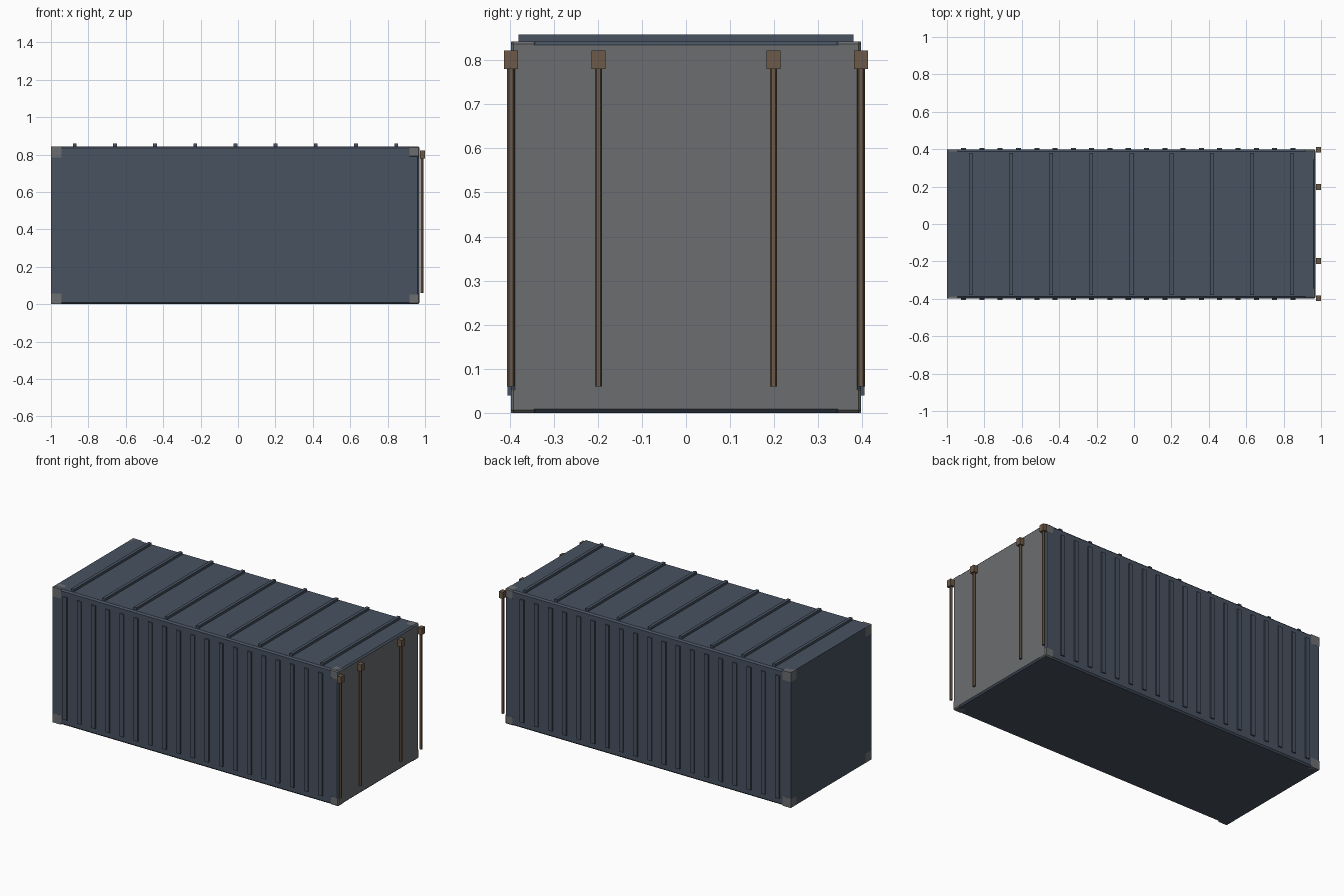
import bpy, bmesh

if "Cube" in bpy.data.objects:
    bpy.data.objects.remove(bpy.data.objects["Cube"])


def material(name, rgb):
    m = bpy.data.materials.new(name)
    m.diffuse_color = (*rgb, 1)
    m.use_nodes = True
    m.node_tree.nodes["Principled BSDF"].inputs["Base Color"].default_value = m.diffuse_color
    return m


BLUE = material("blue_steel", (0.065, 0.085, 0.12))
GREY = material("door_grey", (0.15, 0.155, 0.16))
BROWN = material("rusty_brown", (0.15, 0.10, 0.065))

X0, X1, W, H = -1.0, 0.97, 0.397, 0.843   # container ends, half width, height


def add(name, bm, mat):
    mesh = bpy.data.meshes.new(name)
    bm.to_mesh(mesh)
    bm.free()
    mesh.materials.append(mat)
    obj = bpy.data.objects.new(name, mesh)
    bpy.context.collection.objects.link(obj)
    return obj


def box(name, lo, hi, mat, bevel=0):
    bm = bmesh.new()
    bmesh.ops.create_cube(bm, size=1)
    for v in bm.verts:
        for i in range(3):
            v.co[i] = lo[i] if v.co[i] < 0 else hi[i]
    if bevel:
        bmesh.ops.bevel(bm, geom=bm.edges[:], offset=bevel, segments=1, affect='EDGES')
    return add(name, bm, mat)


# Chamfered body; its large +x face is the grey door
body = box("container_body", (X0, -W, 0), (X1, W, H), BLUE, 0.009)
body.data.materials.append(GREY)
for p in body.data.polygons:
    if p.normal.x > 0.99:
        p.material_index = 1

# Square closed end
box("end_wall", (X0, -W, 0), (X0 + 0.01, W, H), BLUE)

# Corner blocks, barely proud of the walls
e = 0.0005
for x in (X0 - e, X1 - 0.058):
    for y in (-W - e, W - 0.058):
        for z in (0, H - 0.058):
            box("corner_block", (x, y, z), (x + 0.058, y + 0.058 + e, z + 0.058), GREY, 0.006 if x > 0 else 0)

# Vertical ribs on both long walls
for i in range(19):
    x = -0.911 + i * 0.0978
    for s in (-1, 1):
        y0, y1 = sorted((s * 0.385, s * 0.405))
        box("side_rib", (x - 0.0135, y0, 0.04), (x + 0.0135, y1, 0.805), BLUE)

# Cross ribs on the roof
for i in range(9):
    x = -0.873 + i * 0.2148
    box("roof_rib", (x - 0.01, -0.38, H - 0.01), (x + 0.01, 0.38, 0.858), BLUE)

# Six-sided locking rods with square heads at the door end
for y in (-W, -W / 2, W / 2, W):
    bm = bmesh.new()
    bmesh.ops.create_cone(bm, cap_ends=True, segments=6, radius1=0.0085, radius2=0.0085, depth=0.74)
    for v in bm.verts:
        v.co.x, v.co.y = v.co.x, v.co.y
    # keep one vertex pointing along y so a flat faces outwards
    if max(v.co.x for v in bm.verts) > 0.008:
        for v in bm.verts:
            v.co.x, v.co.y = -v.co.y, v.co.x
    bm.verts.ensure_lookup_table()
    for v in bm.verts:
        v.co += type(v.co)((0.984, y, 0.43))
    add("locking_rod", bm, BROWN)
    box("rod_head", (0.973, y - 0.016, 0.78), (1.0, y + 0.016, 0.822), BROWN)
